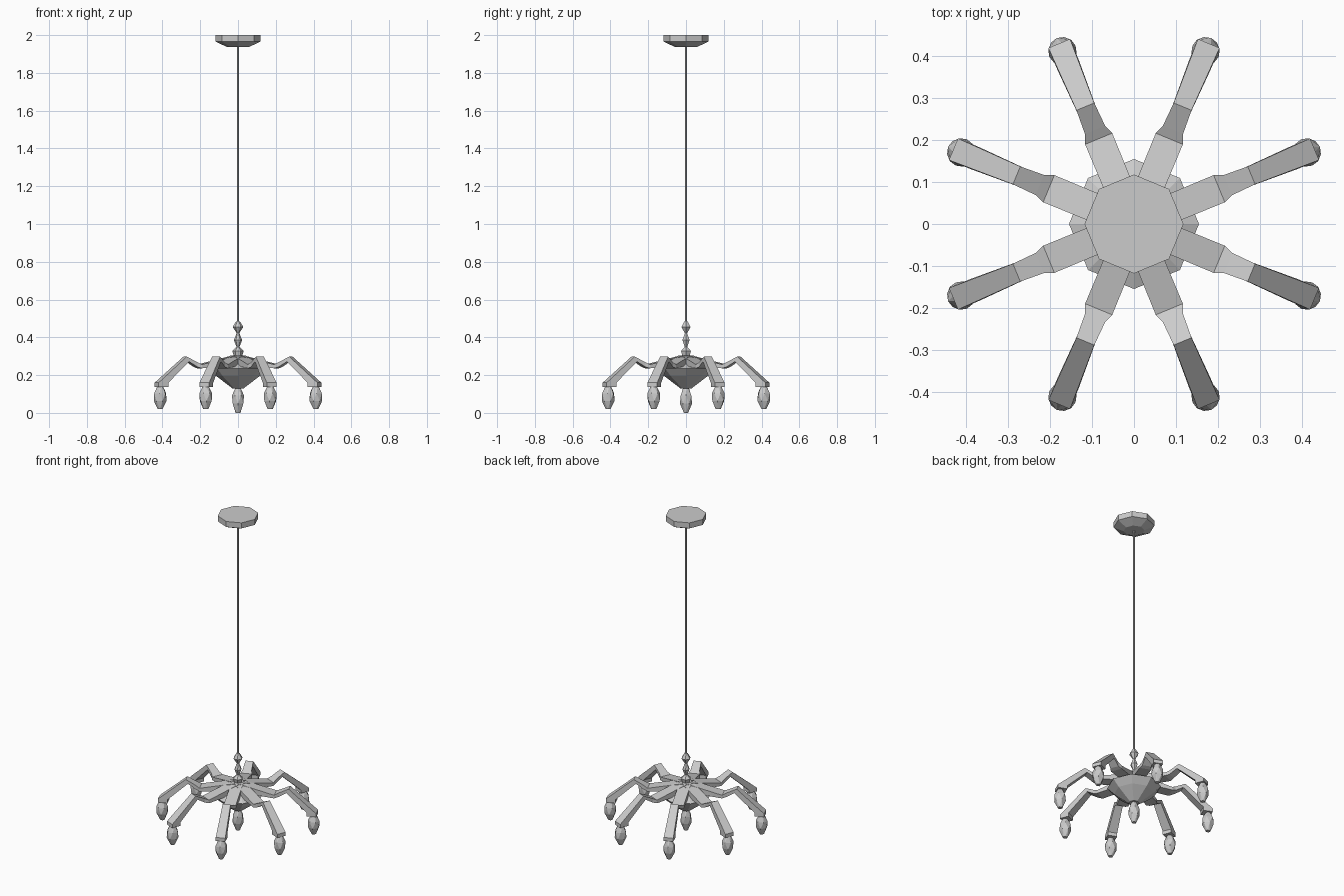
import bpy, bmesh
from math import sin, cos, pi, radians

if "Cube" in bpy.data.objects:
    bpy.data.objects.remove(bpy.data.objects["Cube"])


def make(name, verts, faces):
    me = bpy.data.meshes.new(name)
    bm = bmesh.new()
    vs = [bm.verts.new(v) for v in verts]
    for f in faces:
        bm.faces.new([vs[i] for i in f])
    bmesh.ops.remove_doubles(bm, verts=bm.verts, dist=1e-5)
    bmesh.ops.recalc_face_normals(bm, faces=bm.faces)
    bm.to_mesh(me)
    bm.free()
    ob = bpy.data.objects.new(name, me)
    bpy.context.collection.objects.link(ob)
    return ob


def lathe(name, profile, n=8, x=0, y=0, turn=0):
    """Faceted turned part from (radius, z) rings, capped at both ends."""
    verts = [(x + r * cos(2 * pi * i / n + turn), y + r * sin(2 * pi * i / n + turn), z)
             for r, z in profile for i in range(n)]
    faces = [(k * n + i, k * n + (i + 1) % n, (k + 1) * n + (i + 1) % n, (k + 1) * n + i)
             for k in range(len(profile) - 1) for i in range(n)]
    faces += [tuple(range(n)), tuple(range((len(profile) - 1) * n, len(profile) * n))]
    return make(name, verts, faces)


def crystal(name, x, y, turn, z0, z1, r, n=6):
    """Cut drop with triangular facets: each ring is twisted half a step."""
    h = z1 - z0
    rings = [(r * .4, z0), (r, z0 + h * .36), (r, z0 + h * .68), (r * .45, z1)]
    verts = [(x + q * cos(2 * pi * (i + k / 2) / n + turn),
              y + q * sin(2 * pi * (i + k / 2) / n + turn), z)
             for k, (q, z) in enumerate(rings) for i in range(n)]
    faces = [tuple(range(n)), tuple(range(3 * n, 4 * n))]
    for k in range(3):
        for i in range(n):
            a, b = k * n + i, k * n + (i + 1) % n
            c, d = a + n, b + n
            faces += [(a, b, c), (b, d, c)]
    make(name, verts, faces)


# Arm stations: radius and z of top edge, radius and z of bottom edge, half width
ARM = [(.015, .305, .015, .255, .034), (.22, .256, .22, .236, .035),
       (.243, .268, .243, .243, .026), (.303, .298, .290, .272, .023),
       (.466, .160, .410, .160, .028), (.466, .138, .410, .138, .028)]


def arm(name, a):
    verts, faces = [], []
    for r1, z1, r2, z2, w in ARM:
        for r, s, z in ((r1, -w, z1), (r1, w, z1), (r2, w, z2), (r2, -w, z2)):
            verts.append((r * cos(a) - s * sin(a), r * sin(a) + s * cos(a), z))
    for k in range(len(ARM) - 1):
        for i in range(4):
            j = (i + 1) % 4
            faces.append((4 * k + i, 4 * k + j, 4 * k + 4 + j, 4 * k + 4 + i))
    e = 4 * (len(ARM) - 1)
    faces += [(0, 1, 2, 3), (e, e + 1, e + 2, e + 3)]
    make(name, verts, faces)


# Ceiling canopy and hanging rod
lathe("ceiling_canopy", [(.06, 1.938), (.118, 1.965), (.118, 2.0)])
lathe("hanging_rod", [(.005, .40), (.005, 1.95)], 6)

# Stacked faceted beads at the bottom of the rod
lathe("stem_beads", [(.022, .30), (.030, .328), (.008, .350), (.022, .385), (.007, .422),
                     (.028, .455), (.010, .485)], 6)

# Central bowl
lathe("bowl", [(.03, .130), (.115, .195), (.155, .235), (.07, .27), (.02, .30)])

# Eight arms, each with a crystal at the tip
for i in range(8):
    a = radians(22.5 + 45 * i)
    arm(f"arm_{i + 1}", a)
    crystal(f"arm_crystal_{i + 1}", .446 * cos(a), .446 * sin(a), a, .02, .142, .034)

# Crystal under the bowl
crystal("centre_crystal", 0, 0, 0, .0, .135, .032)
